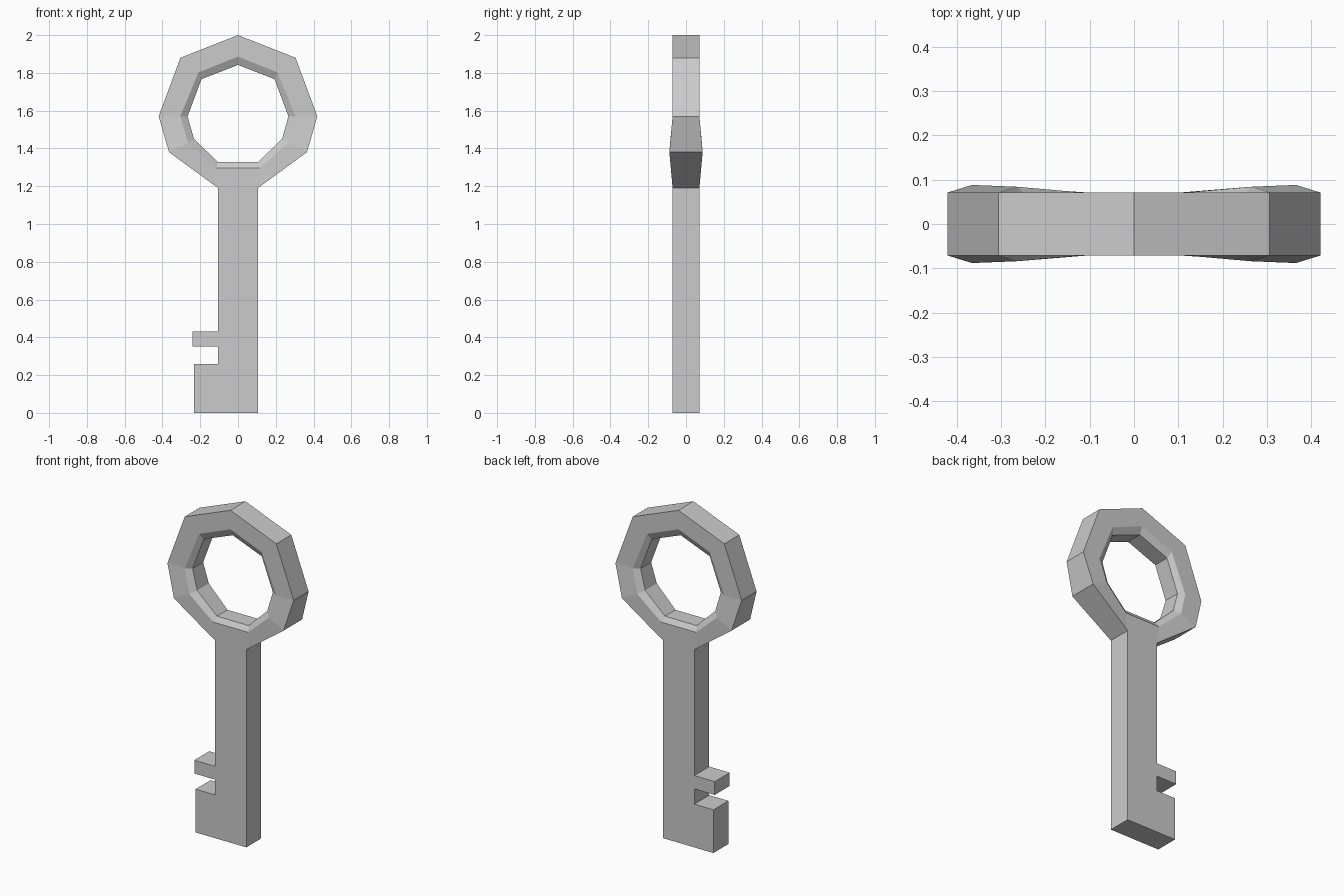
import bpy, bmesh

if "Cube" in bpy.data.objects:
    bpy.data.objects.remove(bpy.data.objects["Cube"])

D = 0.071  # half thickness of the flat parts

# Right half of each bow loop, top to bottom: (x, z, half depth)
OUTER = [(0, 2.0, D), (0.305, 1.88, D), (0.42, 1.57, D), (0.365, 1.38, 0.088), (0.105, 1.19, D)]
MID = [(0, 1.886, D), (0.21, 1.802, D), (0.305, 1.57, D), (0.265, 1.43, 0.084), (0.117, 1.297, D)]
INNER = [(0, 1.842, 0.05), (0.193, 1.767, 0.05), (0.267, 1.57, 0.05), (0.233, 1.45, 0.055), (0.105, 1.327, 0.05)]

# Shaft and teeth outline, from the right of the bow round to the left
BLADE = [(0.105, 1.19), (0.105, 0), (-0.232, 0), (-0.232, 0.26), (-0.105, 0.26),
         (-0.105, 0.352), (-0.241, 0.352), (-0.241, 0.432), (-0.105, 0.432), (-0.105, 1.19)]

bm = bmesh.new()


def loop(half, side):
    full = half + [(-x, z, d) for x, z, d in reversed(half[1:])]
    return [bm.verts.new((x, side * d, z)) for x, z, d in full]


# Bow: loops running from outer front, through the hole, to outer back
loops = [loop(h, -1) for h in (OUTER, MID, INNER)] + [loop(h, 1) for h in (INNER, MID, OUTER)]
n = len(loops[0])
throat = len(OUTER) - 1  # outer wall segment left open where the shaft joins
for k in range(6):
    a, b = loops[k], loops[(k + 1) % 6]
    for i in range(n):
        if k == 5 and i == throat:
            continue
        j = (i + 1) % n
        bm.faces.new((a[i], a[j], b[j], b[i]))

# Shaft with teeth: front, back and rim
front = [bm.verts.new((x, -D, z)) for x, z in BLADE]
back = [bm.verts.new((x, D, z)) for x, z in BLADE]
bm.faces.new(front)
bm.faces.new(back[::-1])
for i in range(len(BLADE) - 1):
    bm.faces.new((front[i], front[i + 1], back[i + 1], back[i]))

# Weld the bow to the shaft
bmesh.ops.remove_doubles(bm, verts=bm.verts, dist=0.0005)
bmesh.ops.recalc_face_normals(bm, faces=bm.faces)

mesh = bpy.data.meshes.new("key")
bm.to_mesh(mesh)
bm.free()
bpy.context.collection.objects.link(bpy.data.objects.new("key", mesh))
